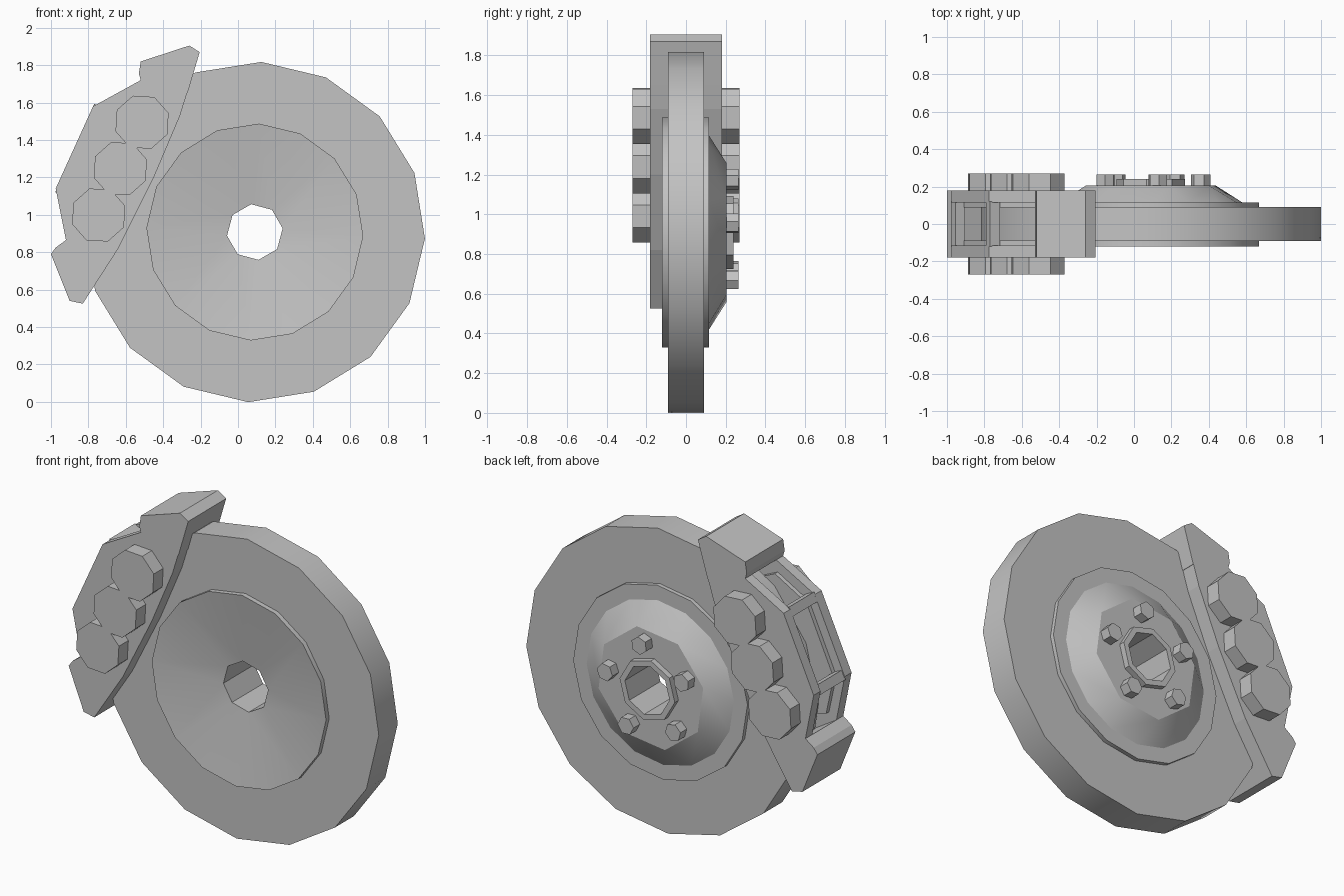
import bpy, bmesh, math

cube = bpy.data.objects.get("Cube")
if cube:
    bpy.data.objects.remove(cube)

grey = bpy.data.materials.new("cast_grey")
grey.use_nodes = True
grey.diffuse_color = (0.55, 0.55, 0.55, 1)
grey.node_tree.nodes["Principled BSDF"].inputs["Base Color"].default_value = (0.55, 0.55, 0.55, 1)

CX, CZ = 0.09, 0.908          # wheel axis


def finish(name, bm, smooth=False):
    bmesh.ops.recalc_face_normals(bm, faces=bm.faces[:])
    mesh = bpy.data.meshes.new(name)
    bm.to_mesh(mesh)
    bm.free()
    mesh.materials.append(grey)
    ob = bpy.data.objects.new(name, mesh)
    bpy.context.collection.objects.link(ob)
    if smooth:
        bpy.ops.object.select_all(action='DESELECT')
        ob.select_set(True)
        bpy.context.view_layer.objects.active = ob
        bpy.ops.object.shade_smooth_by_angle(angle=math.radians(30))
    return ob


def prism(name, pts, y0, y1):
    """Extrude an x-z outline from y0 to y1."""
    bm = bmesh.new()
    a = [bm.verts.new((x, y0, z)) for x, z in pts]
    b = [bm.verts.new((x, y1, z)) for x, z in pts]
    bm.faces.new(a)
    bm.faces.new(b[::-1])
    n = len(pts)
    for i in range(n):
        bm.faces.new((a[i], b[i], b[(i + 1) % n], a[(i + 1) % n]))
    return finish(name, bm)


def ngon(x, z, r, n, phase):
    return [(x + r * math.cos(math.radians(phase + 360 * i / n)),
             z + r * math.sin(math.radians(phase + 360 * i / n))) for i in range(n)]


def ring_solid(name, rings):
    """Closed ring about the wheel axis; each ring is (sides, radius, y, phase)."""
    bm = bmesh.new()
    loops = [[bm.verts.new((x, y, z)) for x, z in ngon(CX, CZ, r, n, p)] for n, r, y, p in rings]
    for k in range(len(rings)):
        m = (k + 1) % len(rings)
        (na, _, _, pa), (nb, _, _, pb) = rings[k], rings[m]
        A, B = loops[k], loops[m]
        if na == nb and pa == pb:
            for i in range(na):
                j = (i + 1) % na
                bm.faces.new((A[i], A[j], B[j], B[i]))
            continue
        # zip two loops with different side counts
        i = j = 0
        while i < na or j < nb:
            next_a = pa + 360 * (i + 1) / na if i < na else 1e9
            next_b = pb + 360 * (j + 1) / nb if j < nb else 1e9
            if next_a <= next_b:
                bm.faces.new((A[i % na], A[(i + 1) % na], B[j % nb]))
                i += 1
            else:
                bm.faces.new((A[i % na], B[(j + 1) % nb], B[j % nb]))
                j += 1
    return finish(name, bm, True)


# Brake disc
P = 20.3
ring_solid("brake_disc", [(16, 0.91, -0.09, P), (16, 0.91, 0.09, P),
                          (16, 0.54, 0.09, P), (16, 0.54, -0.09, P)])

# Hub: dished front, centre bore, raised collar, domed back
ring_solid("hub", [(16, 0.58, -0.12, P), (8, 0.15, -0.055, 7.5), (8, 0.15, 0.24, 7.5),
                   (8, 0.185, 0.24, 7.5), (8, 0.185, 0.205, 7.5), (8, 0.36, 0.205, 30),
                   (16, 0.49, 0.115, P), (16, 0.58, 0.115, P)])

# Five hexagonal wheel bolts
for i in range(5):
    a = math.radians(10 + 72 * i)
    prism(f"wheel_bolt_{i + 1}",
          ngon(CX + 0.27 * math.cos(a), CZ + 0.27 * math.sin(a), 0.053, 6, 10 + 72 * i),
          0.19, 0.265)

# Caliper side plates, pads and piston housings
inner_edge = [(-0.205, 1.87), (-0.31, 1.53), (-0.45, 1.20), (-0.64, 0.82), (-0.83, 0.525)]
outline = [(-0.26, 1.905)] + inner_edge + [
    (-0.90, 0.54), (-1.0, 0.79), (-0.975, 0.825), (-0.92, 0.865),
    (-0.975, 1.14), (-0.775, 1.58), (-0.52, 1.72), (-0.53, 1.755), (-0.52, 1.82)]
pad = [(-0.42, 1.60), (-0.50, 1.20), (-0.68, 0.85), (-0.87, 0.90), (-0.92, 1.13), (-0.74, 1.53), (-0.53, 1.65)]
for side, s in (("front", -1), ("back", 1)):
    prism(f"caliper_plate_{side}", outline, s * 0.115, s * 0.18)
    prism(f"brake_pad_{side}", pad, s * 0.088, s * 0.12)
    for i in range(3):
        prism(f"piston_housing_{side}_{i + 1}",
              ngon(-0.513 - 0.116 * i, 1.495 - 0.248 * i, 0.15, 8, 19), s * 0.15, s * 0.27)

# Solid end blocks joining the two plates
prism("caliper_upper_block", [(-0.26, 1.905), (-0.205, 1.87), (-0.27, 1.65),
                              (-0.52, 1.72), (-0.53, 1.755), (-0.52, 1.82)], -0.18, 0.18)
prism("caliper_lower_block", [(-0.83, 0.525), (-0.90, 0.54), (-1.0, 0.79), (-0.975, 0.825),
                              (-0.92, 0.865), (-0.70, 0.73)], -0.18, 0.18)

# Cross bars over the open window
for name, x, z in (("upper", -0.755, 1.555), ("lower", -0.94, 1.135)):
    prism(f"caliper_bar_{name}", ngon(x, z, 0.04, 4, 20), -0.12, 0.12)
# Inner bridge strip facing the wheel axis
prism("caliper_inner_bridge", inner_edge + [(x - 0.04, z + 0.02) for x, z in inner_edge[::-1]],
      -0.118, 0.118)
